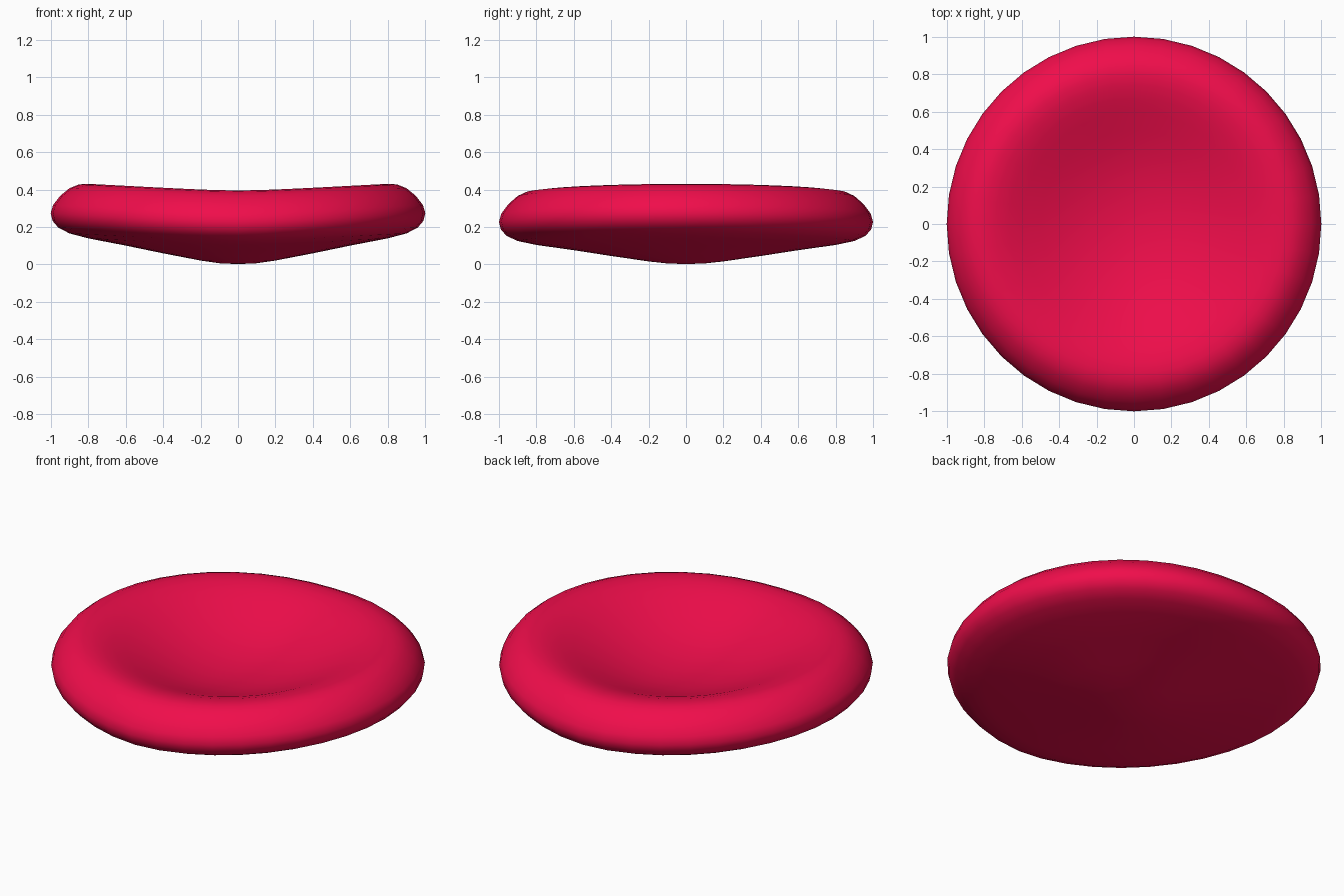
import bpy, bmesh, math

if "Cube" in bpy.data.objects:
    bpy.data.objects.remove(bpy.data.objects["Cube"])

SIDES = 40

# Half profile (radius, height) from the underside centre, round the rim, to the dished top
profile = [(0.1, 0.005), (0.2, 0.016), (0.4, 0.045), (0.6, 0.076), (0.8, 0.104),
           (0.9, 0.125), (0.96, 0.153), (0.99, 0.187), (1.0, 0.228), (0.987, 0.272),
           (0.95, 0.322), (0.9, 0.366), (0.85, 0.389), (0.8, 0.395), (0.74, 0.389),
           (0.67, 0.370), (0.6, 0.345), (0.5, 0.308), (0.4, 0.274), (0.3, 0.247),
           (0.2, 0.228), (0.1, 0.217)]
BOTTOM, TOP = 0.002, 0.213


def lift(x):
    """Gentle upward fold towards the left and right ends."""
    return 0.055 * (math.sqrt(x * x + 0.03) - math.sqrt(0.03))


# Dished cushion: lathe the profile, then fold it up at the sides
bm = bmesh.new()
rings = []
for r, z in profile:
    ring = []
    for i in range(SIDES):
        a = 2 * math.pi * i / SIDES
        x, y = r * math.cos(a), r * math.sin(a)
        ring.append(bm.verts.new((x, y, z + lift(x))))
    rings.append(ring)
for low, high in zip(rings, rings[1:]):
    for i in range(SIDES):
        j = (i + 1) % SIDES
        bm.faces.new((low[i], low[j], high[j], high[i]))
for ring, z in ((rings[0], BOTTOM), (rings[-1], TOP)):
    tip = bm.verts.new((0, 0, z))
    for i in range(SIDES):
        bm.faces.new((ring[i], ring[(i + 1) % SIDES], tip))
bmesh.ops.recalc_face_normals(bm, faces=bm.faces)
for f in bm.faces:
    f.smooth = True

mesh = bpy.data.meshes.new("dished_cushion")
bm.to_mesh(mesh)
bm.free()
cushion = bpy.data.objects.new("dished_cushion", mesh)
bpy.context.collection.objects.link(cushion)

# Crimson colour
red = bpy.data.materials.new("crimson")
red.diffuse_color = (0.87, 0.004, 0.07, 1)
red.use_nodes = True
red.node_tree.nodes["Principled BSDF"].inputs["Base Color"].default_value = red.diffuse_color
mesh.materials.append(red)
